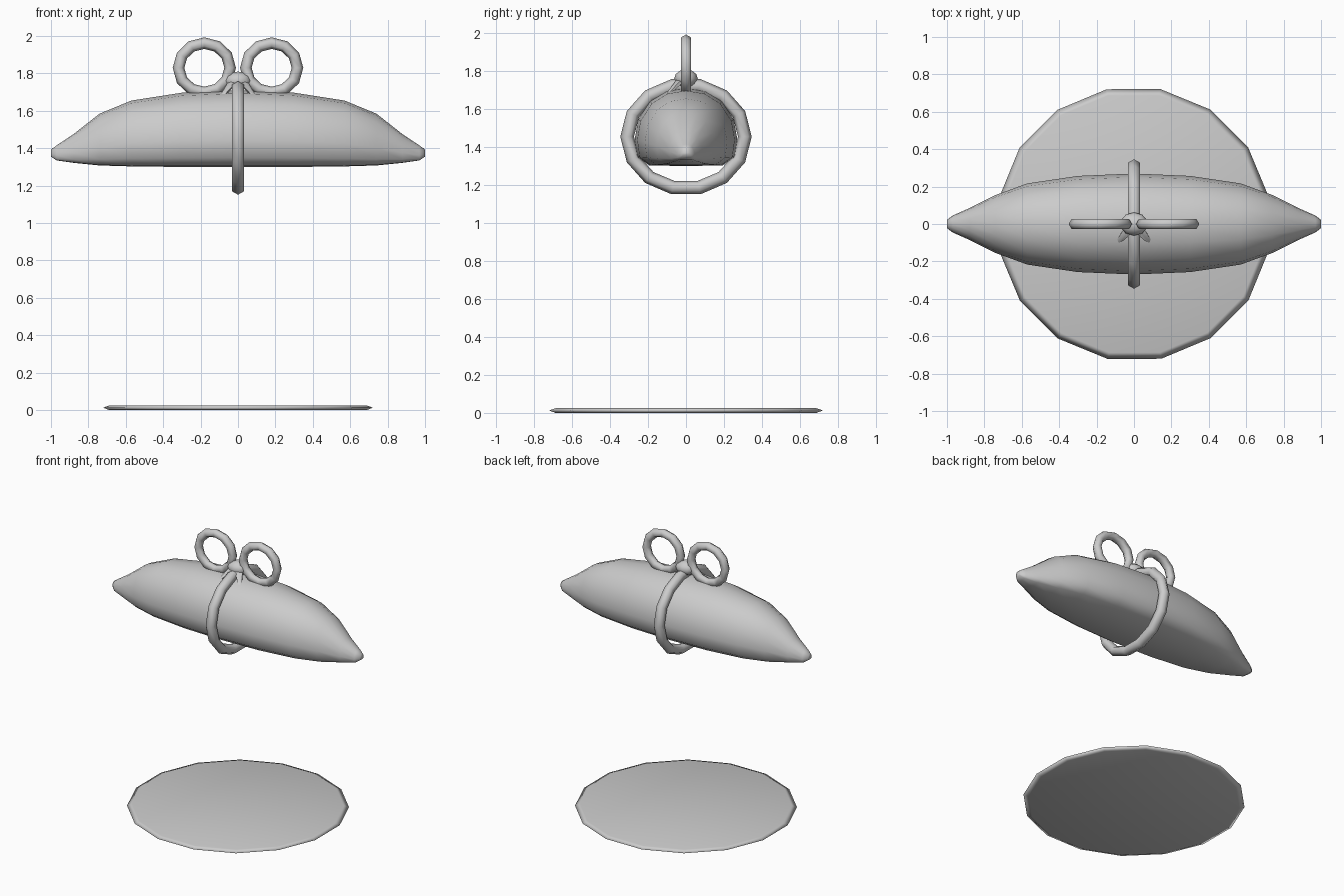
import bpy, bmesh, math
from mathutils import Vector

if "Cube" in bpy.data.objects:
    bpy.data.objects.remove(bpy.data.objects["Cube"])


def finish(name, bm, angle=180):
    bmesh.ops.recalc_face_normals(bm, faces=bm.faces)
    me = bpy.data.meshes.new(name)
    bm.to_mesh(me)
    bm.free()
    ob = bpy.data.objects.new(name, me)
    bpy.context.collection.objects.link(ob)
    bpy.ops.object.select_all(action='DESELECT')
    ob.select_set(True)
    bpy.context.view_layer.objects.active = ob
    bpy.ops.object.shade_smooth_by_angle(angle=math.radians(angle))
    return ob


def bridge(bm, rings, closed=False):
    n = len(rings[0])
    pairs = list(zip(rings, rings[1:]))
    if closed:
        pairs.append((rings[-1], rings[0]))
    for a, b in pairs:
        for i in range(n):
            j = (i + 1) % n
            bm.faces.new((a[i], a[j], b[j], b[i]))
    if not closed:
        bm.faces.new(rings[0])
        bm.faces.new(rings[-1])


def loop(name, center, axis, ru, rz, tube, steps=14, sides=6):
    """Closed elliptical tube standing upright along the given axis."""
    bm = bmesh.new()
    u = Vector(axis)
    side = u.cross(Vector((0, 0, 1)))
    rings = []
    for k in range(steps):
        t = 2 * math.pi * k / steps
        out = u * math.cos(t) + Vector((0, 0, math.sin(t)))
        c = Vector(center) + u * (ru * math.cos(t)) + Vector((0, 0, rz * math.sin(t)))
        ring = []
        for s in range(sides):
            a = 2 * math.pi * s / sides
            ring.append(bm.verts.new(c + (out * math.cos(a) + side * math.sin(a)) * tube))
        rings.append(ring)
    bridge(bm, rings, True)
    return finish(name, bm)


# Tapered bundle: flat-bottomed sections (x, half width, bottom, top)
half = [(0, .27, 1.30, 1.71), (.3, .257, 1.30, 1.697), (.57, .217, 1.303, 1.655),
        (.74, .155, 1.308, 1.585), (.88, .085, 1.322, 1.475),
        (.97, .045, 1.335, 1.415), (1.0, .022, 1.355, 1.393)]
stations = [(-x, w, b, t) for x, w, b, t in half[:0:-1]] + half
right = [(0, 0), (.72, .01), (.95, .12), (1, .35), (.93, .6), (.7, .83), (.38, .96), (0, 1)]
section = right + [(-y, z) for y, z in right[-2:0:-1]]
bm = bmesh.new()
bridge(bm, [[bm.verts.new((x, y * w, b + z * (t - b))) for y, z in section]
            for x, w, b, t in stations])
finish("bundle_body", bm, 60)

# Cord around the bundle and the two bow loops
loop("tie_ring", (0, 0, 1.455), (0, 1, 0), .31, .275, .036)
for side, sx in (("left", -1), ("right", 1)):
    loop("bow_loop_" + side, (sx * .18, 0, 1.83), (sx, 0, 0), .138, .132, .031, 12)

    # Short cord tail slanting down to the front
    bm = bmesh.new()
    rings = []
    for p, r in (((sx * .02, -.02, 1.76), .03), ((sx * .08, -.09, 1.685), .014)):
        rings.append([bm.verts.new((p[0] + r * math.cos(a * math.pi / 3),
                                    p[1] + r * math.sin(a * math.pi / 3), p[2]))
                      for a in range(6)])
    bridge(bm, rings)
    finish("bow_tail_" + side, bm, 60)

# Knot
bm = bmesh.new()
bmesh.ops.create_uvsphere(bm, u_segments=10, v_segments=6, radius=1)
for v in bm.verts:
    v.co = (v.co.x * .075, v.co.y * .062, v.co.z * .05 + 1.76)
finish("knot", bm)

# Thin base disc
bm = bmesh.new()
rings = []
for r, z in ((.70, 0), (.735, .013), (.70, .025)):
    rings.append([bm.verts.new((r * math.cos(2 * math.pi * k / 16 + .2),
                                r * math.sin(2 * math.pi * k / 16 + .2), z))
                  for k in range(16)])
bridge(bm, rings)
finish("base_disc", bm)
